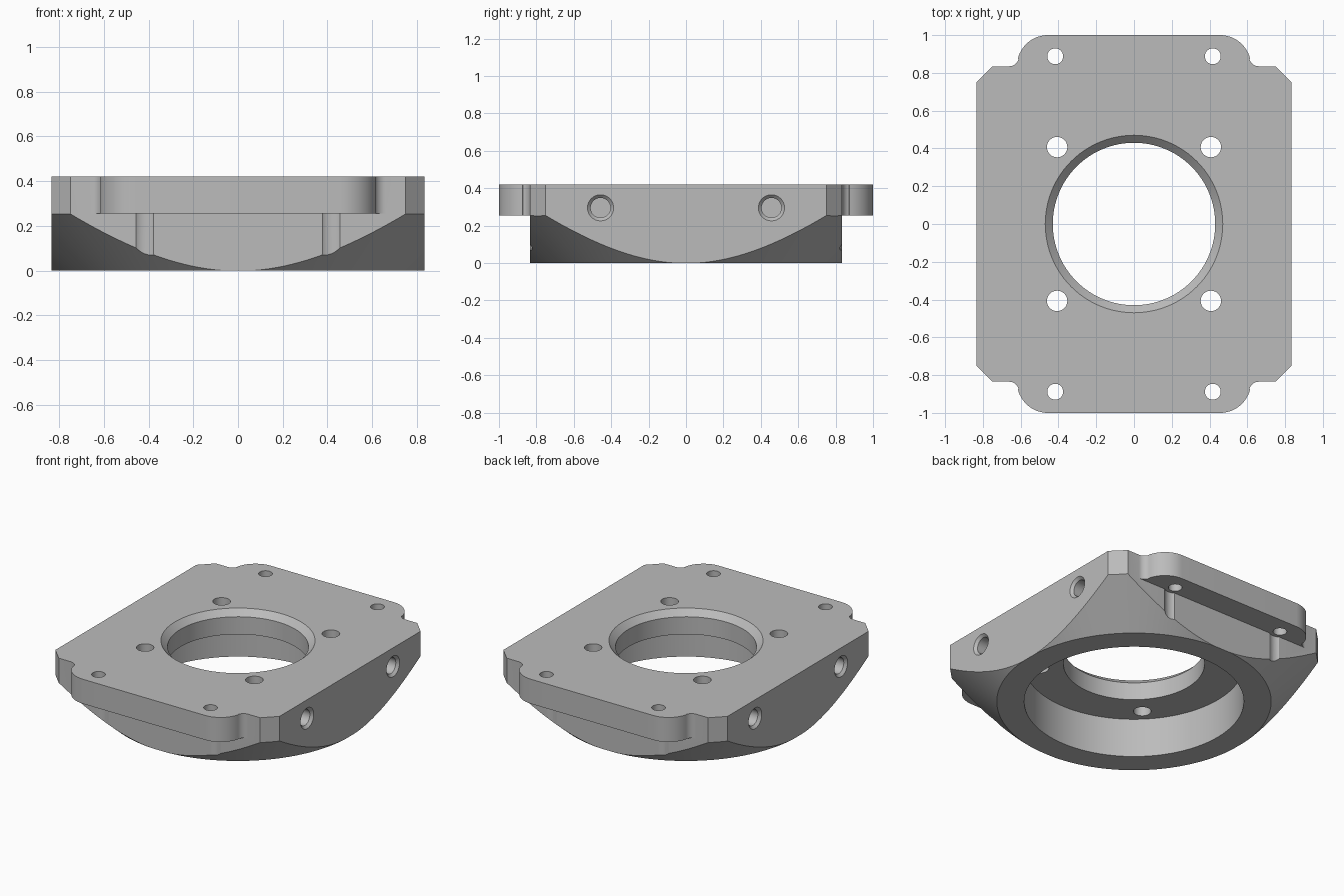
import bpy, bmesh, math
from mathutils import Matrix

if "Cube" in bpy.data.objects:
    bpy.data.objects.remove(bpy.data.objects["Cube"])

W, H, STEP = 0.835, 0.42, 0.255     # half width, total height, flange underside

grey = bpy.data.materials.new("light grey")
grey.diffuse_color = (0.5, 0.5, 0.5, 1)
grey.use_nodes = True
grey.node_tree.nodes["Principled BSDF"].inputs["Base Color"].default_value = grey.diffuse_color


def make(name, bm, matrix=None):
    if matrix:
        bm.transform(matrix)
    bmesh.ops.recalc_face_normals(bm, faces=bm.faces)
    mesh = bpy.data.meshes.new(name)
    bm.to_mesh(mesh)
    bm.free()
    mesh.materials.append(grey)
    ob = bpy.data.objects.new(name, mesh)
    bpy.context.collection.objects.link(ob)
    return ob


def prism(name, outline, z0, z1):
    bm = bmesh.new()
    face = bm.faces.new([bm.verts.new((x, y, z0)) for x, y in outline])
    top = bmesh.ops.extrude_face_region(bm, geom=[face])["geom"]
    verts = [v for v in top if isinstance(v, bmesh.types.BMVert)]
    bmesh.ops.translate(bm, verts=verts, vec=(0, 0, z1 - z0))
    return make(name, bm)


def turned(name, profile, n, matrix=None):
    """Solid of revolution from (radius, height) pairs, capped at both ends."""
    bm = bmesh.new()
    rings = [[bm.verts.new((r * math.cos(2 * math.pi * i / n),
                            r * math.sin(2 * math.pi * i / n), z))
              for i in range(n)] for r, z in profile]
    for a, b in zip(rings, rings[1:]):
        for i in range(n):
            j = (i + 1) % n
            bm.faces.new((a[i], a[j], b[j], b[i]))
    bm.faces.new(rings[0])
    bm.faces.new(rings[-1])
    return make(name, bm, matrix)


def boolean(target, tool, operation):
    mod = target.modifiers.new(operation, 'BOOLEAN')
    mod.operation, mod.object, mod.solver = operation, tool, 'EXACT'
    graph = bpy.context.evaluated_depsgraph_get()
    mesh = bpy.data.meshes.new_from_object(target.evaluated_get(graph))
    target.modifiers.clear()
    target.data = mesh
    bpy.data.objects.remove(tool)


def arc(cx, cy, r, a0, a1, n):
    return [(cx + r * math.cos(math.radians(a0 + (a1 - a0) * i / n)),
             cy + r * math.sin(math.radians(a0 + (a1 - a0) * i / n)))
            for i in range(n + 1)]


# Housing: a chamfered block trimmed by a flaring cone
c = 0.75
block = [(W, -c), (W, c), (c, W), (-c, W), (-W, c), (-W, -c), (-c, -W), (c, -W)]
plate = prism("mounting_plate", block, 0, H)
slope = (1.122 - W) / STEP
cone = turned("cone", [(W + 0.002, 0), (W + 0.002 + slope * 0.5, 0.5)], 160)
boolean(plate, cone, 'INTERSECT')

# Flange ears front and back, with rounded corners and concave fillets
right = arc(0.66, 0.885, 0.05, 270, 195, 8) + arc(0.455, 0.835, 0.165, 14, 90, 14)
outline = [(0.66, 0.7)] + right
outline += [(-x, y) for x, y in reversed(outline)]
for s in (1, -1):
    ear = prism("ear", [(x, s * y) for x, y in outline], STEP, H)
    boolean(plate, ear, 'UNION')

# Central bore: wide recess below, narrow opening with chamfered rim above
bore = [(0.67, -0.1), (0.67, 0.262), (0.43, 0.262), (0.43, 0.38), (0.47, H), (0.47, 0.5)]
boolean(plate, turned("bore", bore, 96), 'DIFFERENCE')

# Bolt holes, screw-head clearance and side ports in each quadrant
for sx in (1, -1):
    for sy in (1, -1):
        at = Matrix.Translation((sx * 0.407, sy * 0.407, 0))
        boolean(plate, turned("bolt", [(0.054, -0.1), (0.054, 0.5)], 32, at), 'DIFFERENCE')
        at = Matrix.Translation((sx * 0.417, sy * 0.888, 0))
        boolean(plate, turned("screw", [(0.042, 0.1), (0.042, 0.5)], 32, at), 'DIFFERENCE')
        boolean(plate, turned("clearance", [(0.066, -0.1), (0.066, STEP)], 32, at), 'DIFFERENCE')
        at = (Matrix.Translation((sx * W, sy * 0.457, 0.295))
              @ Matrix.Rotation(sx * math.pi / 2, 4, 'Y'))
        port = [(0.053, -0.25), (0.053, -0.017), (0.07, 0), (0.07, 0.1)]
        boolean(plate, turned("port", port, 32, at), 'DIFFERENCE')

# Smooth the round walls, keep machined edges crisp
bpy.context.view_layer.objects.active = plate
plate.select_set(True)
bpy.ops.object.shade_smooth_by_angle(angle=math.radians(25))
